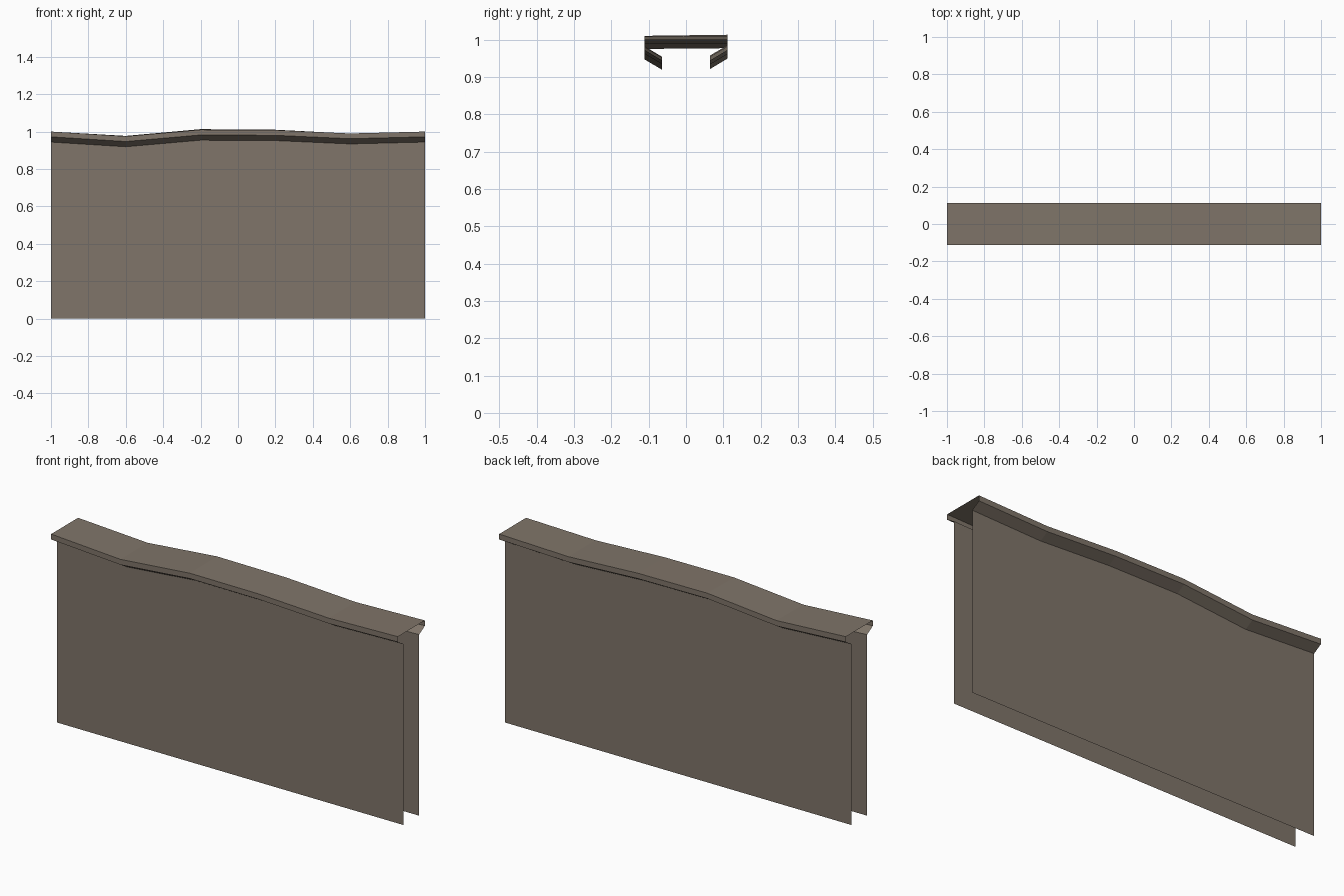
import bpy
import bmesh

# Remove the default cube
cube = bpy.data.objects.get("Cube")
if cube:
    bpy.data.objects.remove(cube, do_unlink=True)

stone = bpy.data.materials.new("grey_brown_stone")
stone.use_nodes = True
color = (0.215, 0.178, 0.142, 1)
stone.diffuse_color = color
stone.node_tree.nodes["Principled BSDF"].inputs["Base Color"].default_value = color

# Wavy crest heights along the wall: x, front edge, back edge
STATIONS = [(-1, 1.0, 1.0), (-0.6, 0.975, 0.977), (-0.2, 1.01, 1.013),
            (0.2, 1.008, 1.01), (0.6, 0.99, 0.989), (1, 1.0, 1.0)]
CAP_Y, WALL_Y = 0.111, 0.064
RIM, LIP = 0.028, 0.056


def strip(name, section):
    """Sweep an open cross-section along the stations."""
    bm = bmesh.new()
    rows = [[bm.verts.new((x, y, z)) for y, z in section(front, back)]
            for x, front, back in STATIONS]
    for a, b in zip(rows, rows[1:]):
        for i in range(len(a) - 1):
            bm.faces.new((a[i], b[i], b[i + 1], a[i + 1]))
    mesh = bpy.data.meshes.new(name)
    bm.to_mesh(mesh)
    bm.free()
    mesh.materials.append(stone)
    obj = bpy.data.objects.new(name, mesh)
    bpy.context.collection.objects.link(obj)


# Coping: sloping lips, vertical rims and the walkable top, open at the ends
strip("coping", lambda f, b: [
    (-WALL_Y, f - LIP), (-CAP_Y, f - RIM), (-CAP_Y, f),
    (CAP_Y, b), (CAP_Y, b - RIM), (WALL_Y, b - LIP)])

# Two thin wall faces below the lips, facing outwards
strip("front_wall", lambda f, b: [(-WALL_Y, 0), (-WALL_Y, f - LIP)])
strip("back_wall", lambda f, b: [(WALL_Y, b - LIP), (WALL_Y, 0)])
